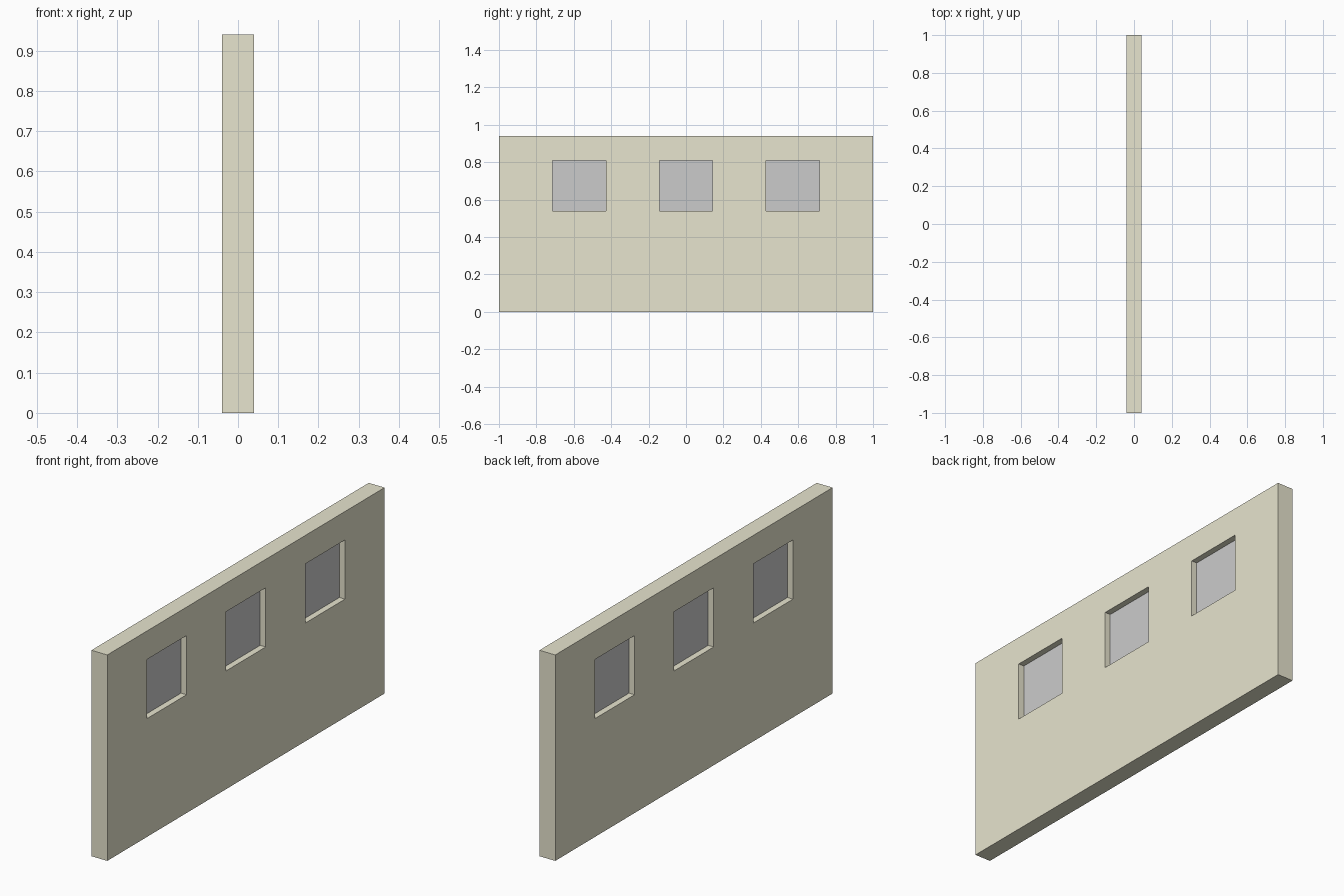
import bpy, bmesh

if "Cube" in bpy.data.objects:
    bpy.data.objects.remove(bpy.data.objects["Cube"])

THICK, HEIGHT = 0.08, 0.94
SILL, HEAD = 0.54, 0.81
CENTRES = (-4 / 7, 0.0, 4 / 7)
HALF = 1 / 7

wall_mat = bpy.data.materials.new("pale_olive")
wall_mat.diffuse_color = (0.80, 0.78, 0.62, 1)
wall_mat.use_nodes = True
wall_mat.node_tree.nodes["Principled BSDF"].inputs["Base Color"].default_value = wall_mat.diffuse_color


def finish(name, bm):
    mesh = bpy.data.meshes.new(name)
    bm.to_mesh(mesh)
    bm.free()
    obj = bpy.data.objects.new(name, mesh)
    bpy.context.collection.objects.link(obj)
    return obj


# wall: flat sheet of panels with three openings, thickened evenly
ys = [-1.0] + [c + s * HALF for c in CENTRES for s in (-1, 1)] + [1.0]
zs = [0.0, SILL, HEAD, HEIGHT]
bm = bmesh.new()
grid = [[bm.verts.new((0, y, z)) for z in zs] for y in ys]
for i in range(len(ys) - 1):
    for j in range(len(zs) - 1):
        if j == 1 and i % 2 == 1:
            continue  # window opening
        bm.faces.new((grid[i][j], grid[i + 1][j], grid[i + 1][j + 1], grid[i][j + 1]))
wall = finish("wall", bm)
wall.data.materials.append(wall_mat)
solid = wall.modifiers.new("thickness", 'SOLIDIFY')
solid.thickness = THICK
solid.offset = 0

# window panes: thin slabs set in the middle of each opening
for n, c in enumerate(CENTRES, 1):
    bm = bmesh.new()
    bmesh.ops.create_cube(bm, size=1)
    bmesh.ops.scale(bm, vec=(0.024, 2 * HALF, HEAD - SILL), verts=bm.verts)
    bmesh.ops.translate(bm, vec=(0, c, (SILL + HEAD) / 2), verts=bm.verts)
    finish(f"window_pane_{n}", bm)
